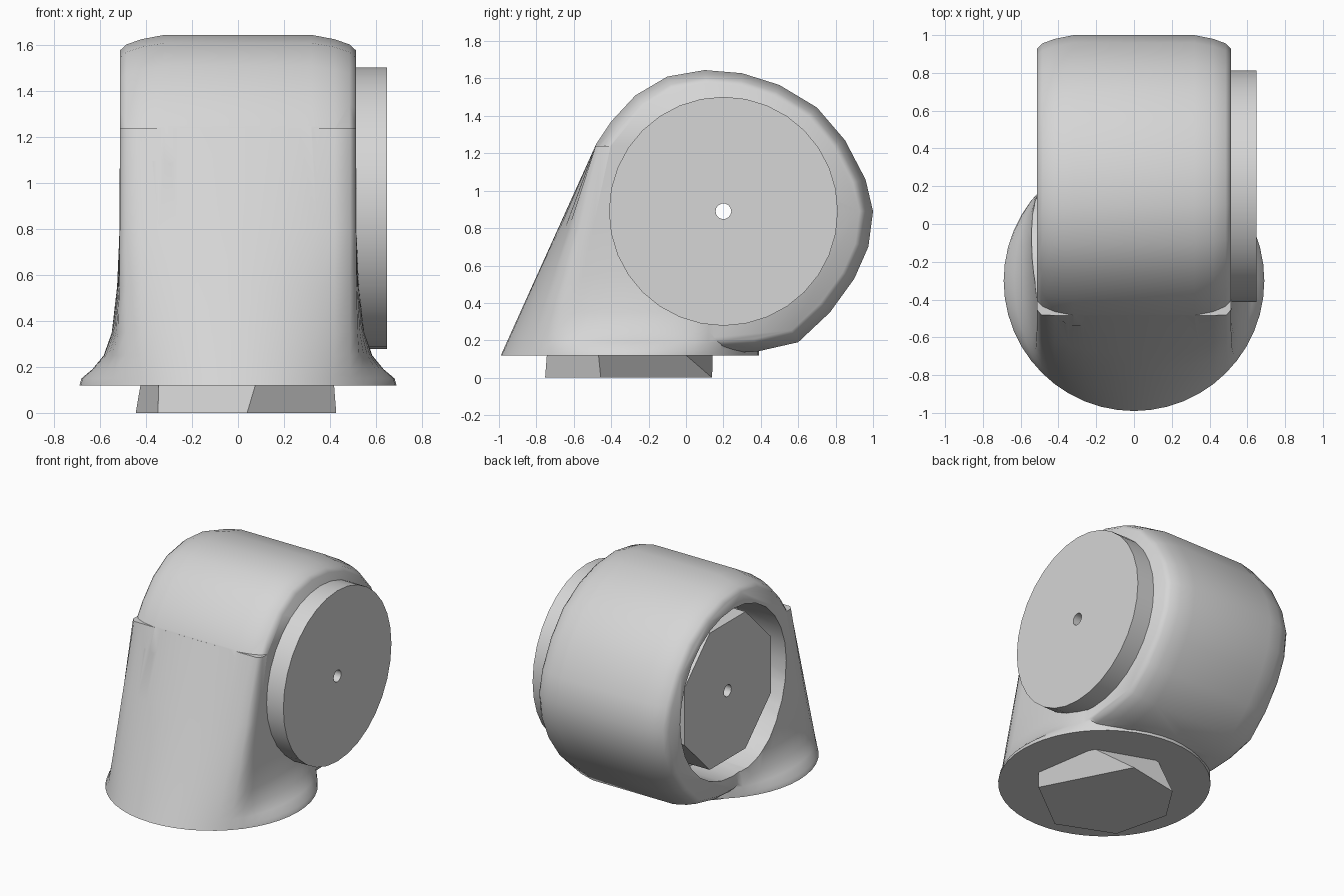
import bpy, bmesh, math

if "Cube" in bpy.data.objects:
    bpy.data.objects.remove(bpy.data.objects["Cube"], do_unlink=True)

AXIS_Y, AXIS_Z = 0.2, 0.89      # centre of the round head
BASE_Y, BASE_Z = -0.3, 0.12     # centre of the round base
BASE_R, HALF = 0.69, 0.514      # base radius, half width of the body
TAU = math.tau

grey = bpy.data.materials.new("plain grey")
grey.use_nodes = True
colour = (0.67, 0.67, 0.67, 1)
grey.diffuse_color = colour
grey.node_tree.nodes["Principled BSDF"].inputs["Base Color"].default_value = colour


def loft(name, rings):
    """Skin a list of closed rings and cap both ends."""
    bm = bmesh.new()
    loops = [[bm.verts.new(p) for p in ring] for ring in rings]
    n = len(loops[0])
    for a, b in zip(loops, loops[1:]):
        for i in range(n):
            j = (i + 1) % n
            bm.faces.new((a[i], a[j], b[j], b[i]))
    bm.faces.new(loops[0])
    bm.faces.new(loops[-1])
    bmesh.ops.recalc_face_normals(bm, faces=bm.faces)
    mesh = bpy.data.meshes.new(name)
    bm.to_mesh(mesh)
    bm.free()
    mesh.materials.append(grey)
    obj = bpy.data.objects.new(name, mesh)
    bpy.context.collection.objects.link(obj)
    return obj


def x_cylinder(name, radius, x0, x1, sides, turn=0.0):
    """Cylinder lying along x on the head's axis."""
    angles = [turn + TAU * i / sides for i in range(sides)]
    return loft(name, [[(x, AXIS_Y + radius * math.cos(a), AXIS_Z + radius * math.sin(a))
                        for a in angles] for x in (x0, x1)])


def select_only(obj):
    bpy.ops.object.select_all(action='DESELECT')
    obj.select_set(True)
    bpy.context.view_layer.objects.active = obj


def boolean(obj, other, operation):
    mod = obj.modifiers.new(operation.lower(), 'BOOLEAN')
    mod.operation, mod.object, mod.solver = operation, other, 'EXACT'
    select_only(obj)
    bpy.ops.object.modifier_apply(modifier=mod.name)


def mix(a, b, t):
    return a + (b - a) * t


# Head: side outline (y, z) swept across x with softened rims
outline = [(-0.48, 1.25), (-0.4, 1.37), (-0.27, 1.51), (-0.1, 1.61), (0.1, 1.645),
           (0.3, 1.628), (0.5, 1.565), (0.7, 1.445), (0.85, 1.27), (0.96, 1.06),
           (1.0, 0.89), (0.975, 0.7), (0.9, 0.53), (0.77, 0.35), (0.6, 0.19),
           (0.38, 0.14), (0.2, 0.13), (-0.1, 0.2), (-0.35, 0.39), (-0.52, 0.65),
           (-0.56, 0.89), (-0.54, 1.1)]
rim = [(HALF, 0.91), (0.485, 0.945), (0.42, 0.975), (0.32, 1.0)]
stations = [(-x, s) for x, s in rim] + [(x, s) for x, s in reversed(rim)]
body = loft("housing", [[(x, AXIS_Y + (y - AXIS_Y) * s, AXIS_Z + (z - AXIS_Z) * s)
                         for y, z in outline] for x, s in stations])

# Skirt: round base rising in straight lines to a flat-fronted column;
# only the parts of the base wider than the body flare inwards
flare = [(0.12, 1.0), (0.15, 0.95), (0.19, 0.68), (0.25, 0.4), (0.35, 0.2),
         (0.55, 0.07), (0.8, 0.012), (1.24, 0.0)]
corner = math.sqrt(BASE_R ** 2 - HALF ** 2)
rings = []
for z, spread in flare:
    t = (z - BASE_Z) / 1.13
    ring = []
    for i in range(48):
        angle = TAU * i / 48
        x, dy = BASE_R * math.cos(angle), BASE_R * math.sin(angle)
        y = BASE_Y + dy
        if abs(x) > HALF:
            x = math.copysign(mix(HALF, abs(x), spread), x)
            top_y = mix(-0.48, BASE_Y + corner, (dy + corner) / (2 * corner))
        else:
            top_y = -0.48 if dy < 0 else y
        ring.append((x, mix(y, top_y, t), z))
    rings.append(ring)
skirt = loft("skirt", rings)
boolean(body, skirt, 'UNION')

# Side recess and the hub sitting in it
recess = x_cylinder("recess_cutter", 0.6, -0.8, -0.2, 28)
boolean(body, recess, 'DIFFERENCE')
hub = x_cylinder("inner_hub", 0.53, -0.47, -0.17, 8, TAU / 16)

# Side cap
cap = x_cylinder("side_cap", 0.612, 0.5, 0.648, 32)

# Axle hole through everything
axle = x_cylinder("axle_cutter", 0.042, -1, 1, 14)
for part in (body, hub, cap):
    boolean(part, axle, 'DIFFERENCE')

for helper in (skirt, recess, axle):
    bpy.data.objects.remove(helper, do_unlink=True)

# Six-sided foot with a slightly twisted back
foot_rings = [(0, 0.455, (-85, -20, 75, 127, 168, 220)),
              (BASE_Z + 0.01, 0.45, (-80, -22, 40, 100, 160, 220))]
foot = loft("foot", [[(r * math.cos(math.radians(a)), BASE_Y + r * math.sin(math.radians(a)), z)
                      for a in angles] for z, r, angles in foot_rings])

for part, angle in ((body, 50), (hub, 30), (cap, 30), (foot, 10)):
    select_only(part)
    bpy.ops.object.shade_smooth_by_angle(angle=math.radians(angle))
